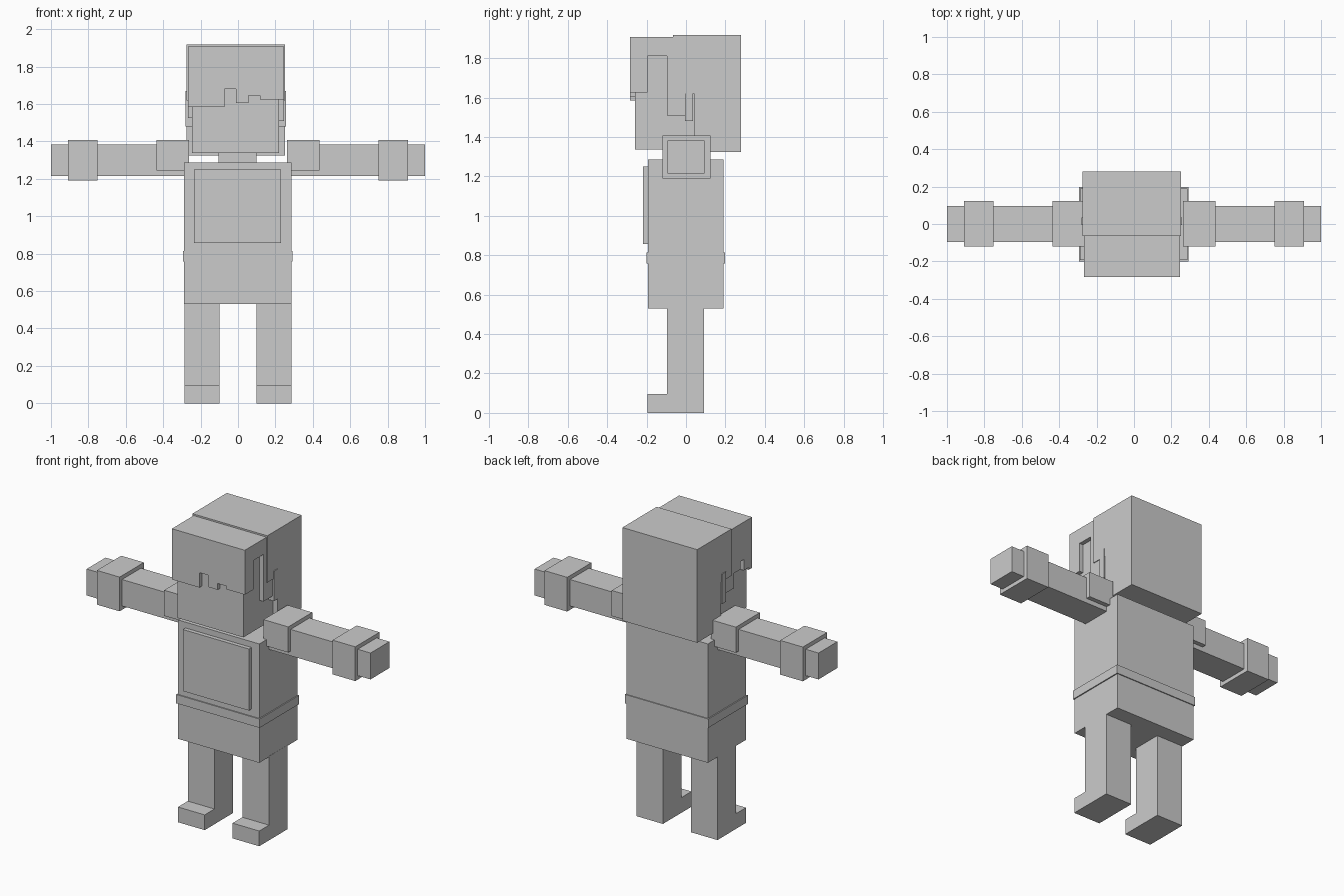
import bpy, bmesh

cube = bpy.data.objects.get("Cube")
if cube:
    bpy.data.objects.remove(cube, do_unlink=True)

grey = bpy.data.materials.new("light grey")
grey.use_nodes = True
grey.diffuse_color = (0.6, 0.6, 0.6, 1)
grey.node_tree.nodes["Principled BSDF"].inputs["Base Color"].default_value = (0.6, 0.6, 0.6, 1)


def prism(name, outline, axis, start, end):
    """Extrude an outline along x (points are y, z) or y (points are x, z)."""
    bm = bmesh.new()
    if axis == "x":
        pts = [(start, a, b) for a, b in outline]
        move = (end - start, 0, 0)
    else:
        pts = [(a, start, b) for a, b in outline]
        move = (0, end - start, 0)
    face = bm.faces.new([bm.verts.new(p) for p in pts])
    ext = bmesh.ops.extrude_face_region(bm, geom=[face], use_keep_orig=True)
    moved = [g for g in ext["geom"] if isinstance(g, bmesh.types.BMVert)]
    bmesh.ops.translate(bm, verts=moved, vec=move)
    bmesh.ops.recalc_face_normals(bm, faces=bm.faces)
    mesh = bpy.data.meshes.new(name)
    bm.to_mesh(mesh)
    bm.free()
    mesh.materials.append(grey)
    obj = bpy.data.objects.new(name, mesh)
    bpy.context.collection.objects.link(obj)
    return obj


def box(name, x, y, z):
    rect = [(y[0], z[0]), (y[1], z[0]), (y[1], z[1]), (y[0], z[1])]
    return prism(name, rect, "x", min(x), max(x))


# Torso, belt, chest panel and neck
box("torso", (-0.288, 0.285), (-0.193, 0.191), (0.53, 1.287))
box("belt", (-0.295, 0.292), (-0.2, 0.197), (0.757, 0.813))
box("chest_panel", (-0.235, 0.23), (-0.219, -0.19), (0.858, 1.25))
box("neck", (-0.105, 0.1), (-0.1, 0.1), (1.28, 1.345))

# Limbs on both sides
leg_outline = [(-0.195, 0), (0.092, 0), (0.092, 0.535), (-0.097, 0.535),
               (-0.097, 0.097), (-0.195, 0.097)]
for side, s in (("left", 1), ("right", -1)):
    a, b = sorted((s * 0.098, s * 0.286))
    prism(side + "_leg", leg_outline, "x", a, b)
    box(side + "_arm", (s * 0.27, s * 1.0), (-0.095, 0.095), (1.215, 1.383))
    box(side + "_shoulder", (s * 0.263, s * 0.437), (-0.119, 0.123), (1.245, 1.408))
    box(side + "_cuff", (s * 0.75, s * 0.91), (-0.12, 0.124), (1.19, 1.408))

# Head
box("face", (-0.245, 0.22), (-0.26, 0.1), (1.337, 1.85))
box("left_ear", (0.21, 0.256), (-0.005, 0.036), (1.48, 1.67))
box("right_ear", (-0.28, -0.235), (-0.005, 0.036), (1.48, 1.67))

# Hair: back block stepping down behind the ears
prism("back_hair", [(-0.065, 1.918), (0.28, 1.918), (0.28, 1.325), (0.04, 1.325),
                    (0.04, 1.62), (-0.065, 1.62)], "x", -0.275, 0.252)
box("top_hair", (-0.267, 0.247), (-0.284, -0.06), (1.81, 1.908))

# Uneven fringe across the forehead
fringe = [(-0.267, 1.9), (-0.267, 1.585), (-0.073, 1.585), (-0.073, 1.68),
          (-0.01, 1.68), (-0.01, 1.605), (0.055, 1.605), (0.055, 1.645),
          (0.118, 1.645), (0.118, 1.625), (0.247, 1.625), (0.247, 1.9)]
prism("fringe", fringe, "y", -0.284, -0.25)

# Notched side locks, different on each side
left_lock = [(-0.28, 1.9), (-0.28, 1.625), (-0.195, 1.625), (-0.195, 1.81),
             (-0.096, 1.81), (-0.096, 1.51), (0.0, 1.51), (0.0, 1.9)]
right_lock = [(-0.28, 1.9), (-0.28, 1.6), (-0.2, 1.6), (-0.2, 1.67),
              (-0.165, 1.67), (-0.165, 1.62), (-0.1, 1.62), (-0.1, 1.525),
              (0.0, 1.525), (0.0, 1.9)]
prism("left_side_lock", left_lock, "x", 0.21, 0.247)
prism("right_side_lock", right_lock, "x", -0.267, -0.235)
